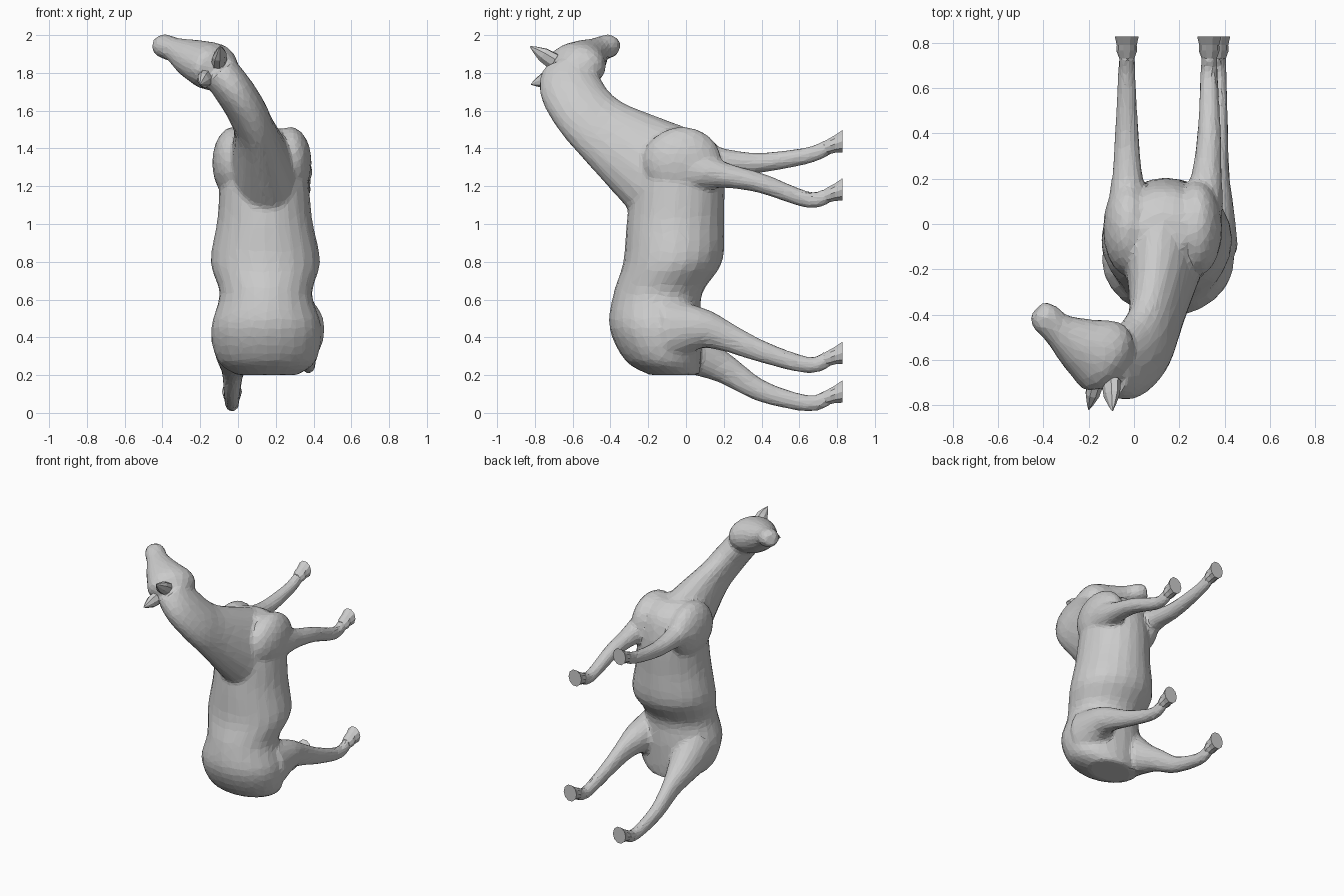
import bpy, bmesh
from math import cos, sin, tau
from mathutils import Vector

if "Cube" in bpy.data.objects:
    bpy.data.objects.remove(bpy.data.objects["Cube"])


def spline(pts, steps):
    """Catmull-Rom through (x, y, z, half_width, half_depth) sections."""
    out = []
    for i in range(len(pts) - 1):
        quad = [pts[min(max(i + k, 0), len(pts) - 1)] for k in (-1, 0, 1, 2)]
        for s in range(steps):
            t = s / steps
            out.append([0.5 * (2 * b + (c - a) * t + (2 * a - 5 * b + 4 * c - d) * t * t
                               + (3 * b - a - 3 * c + d) * t ** 3) for a, b, c, d in zip(*quad)])
    return out + [list(pts[-1])]


def loft(bm, pts, ref, steps=4, sides=18, axis=None):
    """Skin of elliptical sections; depth follows ref, width is across it."""
    secs = spline(pts, steps)
    c = [Vector(s[:3]) for s in secs]
    rings = []
    for i, s in enumerate(secs):
        t = Vector(axis) if axis else (c[min(i + 1, len(c) - 1)] - c[max(i - 1, 0)]).normalized()
        v = Vector(ref)
        v = (v - t * v.dot(t)).normalized()
        u = v.cross(t)
        rings.append([bm.verts.new(c[i] + u * s[3] * cos(tau * k / sides)
                                   + v * s[4] * sin(tau * k / sides)) for k in range(sides)])
    faces = [bm.faces.new(rings[0]), bm.faces.new(rings[-1][::-1])]
    for a, b in zip(rings, rings[1:]):
        for k in range(sides):
            j = (k + 1) % sides
            faces.append(bm.faces.new((a[k], b[k], b[j], a[j])))
    bmesh.ops.recalc_face_normals(bm, faces=faces)


def finish(name, bm):
    me = bpy.data.meshes.new(name)
    bm.to_mesh(me)
    bm.free()
    ob = bpy.data.objects.new(name, me)
    bpy.context.collection.objects.link(ob)
    return ob


skin = bmesh.new()

# trunk, rump to chest: y, z, half width, half depth
trunk = [(-.06, .2, .16, .13), (-.12, .275, .26, .2), (-.16, .45, .292, .245),
         (-.15, .63, .245, .235), (-.07, .8, .29, .262), (-.055, 1.03, .25, .257),
         (-.04, 1.26, .23, .24), (-.02, 1.43, .18, .17), (-.04, 1.505, .11, .08)]
loft(skin, [(.157 - .015 * z, *(y, z), w, d) for y, z, w, d in trunk], (0, 1, 0), 4, 24, (0, 0, 1))

# shoulders
for x in (.278, -.025):
    ball = bmesh.ops.create_icosphere(skin, subdivisions=3, radius=1)
    for v in ball["verts"]:
        v.co = Vector((x + .112 * v.co.x, -.02 + .21 * v.co.y, 1.325 + .19 * v.co.z))

# neck
loft(skin, [(.135, -.11, 1.265, .185, .28), (.095, -.41, 1.475, .113, .193),
            (.045, -.54, 1.6, .106, .173), (-.03, -.61, 1.72, .104, .168),
            (-.1, -.62, 1.81, .1, .14)], (0, 1, 0))

# head, jaw to muzzle
loft(skin, [(-.06, -.64, 1.8, .08, .1), (-.13, -.59, 1.83, .126, .17),
            (-.24, -.53, 1.875, .106, .125), (-.335, -.465, 1.922, .067, .077),
            (-.395, -.41, 1.942, .064, .07), (-.43, -.38, 1.952, .042, .046)], (.6, .75, 0))

# legs: shared thickness along y, own height per leg
stations = (-.1, .08, .22, .4, .65, .755)
hind = ((.14, .098, .06, .045, .038, .034), (.18, .11, .078, .058, .044, .043))
fore = ((.09, .09, .067, .053, .04, .036), (.13, .1, .066, .053, .044, .042))
legs = (("hind_right", hind, .322, .372, (.44, .447, .4, .325, .252, .29)),
        ("hind_left", hind, -.005, -.032, (.4, .3, .225, .115, .05, .085)),
        ("front_right", fore, .28, .332, (1.29, 1.28, 1.255, 1.215, 1.127, 1.155)),
        ("front_left", fore, -.02, -.032, (1.33, 1.335, 1.33, 1.325, 1.364, 1.41)))
for name, (wide, deep), x0, x1, heights in legs:
    loft(skin, [(x1 + (x0 - x1) * max(0, 1 - (y + .1) / .4), y, z, w, d)
                for y, z, w, d in zip(stations, heights, wide, deep)], (0, 0, 1))
    # hoof, flared towards the flat sole
    z = heights[-1]
    bm = bmesh.new()
    loft(bm, [(x1, .73, z - .008, .033, .037), (x1, .765, z + .004, .046, .045),
              (x1, .79, z + .014, .044, .049), (x1, .828, z + .028, .053, .062)],
         (0, 0, 1), 1, 10, (0, 1, 0))
    finish("hoof_" + name, bm)

# one continuous low-poly hide
hide = finish("horse_body", skin)
m = hide.modifiers.new("fuse", "REMESH")
m.mode, m.voxel_size = "VOXEL", .014
m = hide.modifiers.new("relax", "SMOOTH")
m.factor, m.iterations = .5, 7
m = hide.modifiers.new("facets", "DECIMATE")
m.ratio = .09

# ears
for name, base, tip in (("ear_left", (-.1, -.7, 1.86), (-.095, -.825, 1.94)),
                        ("ear_right", (-.17, -.7, 1.775), (-.2, -.82, 1.74))):
    a, b = Vector(base), Vector(tip)
    bm = bmesh.new()
    loft(bm, [(*a.lerp(b, t), w, w * .75) for t, w in ((0, .05), (.45, .043), (.8, .02), (1, .003))],
         (-.6, .75, 0), 1, 8)
    finish(name, bm)
